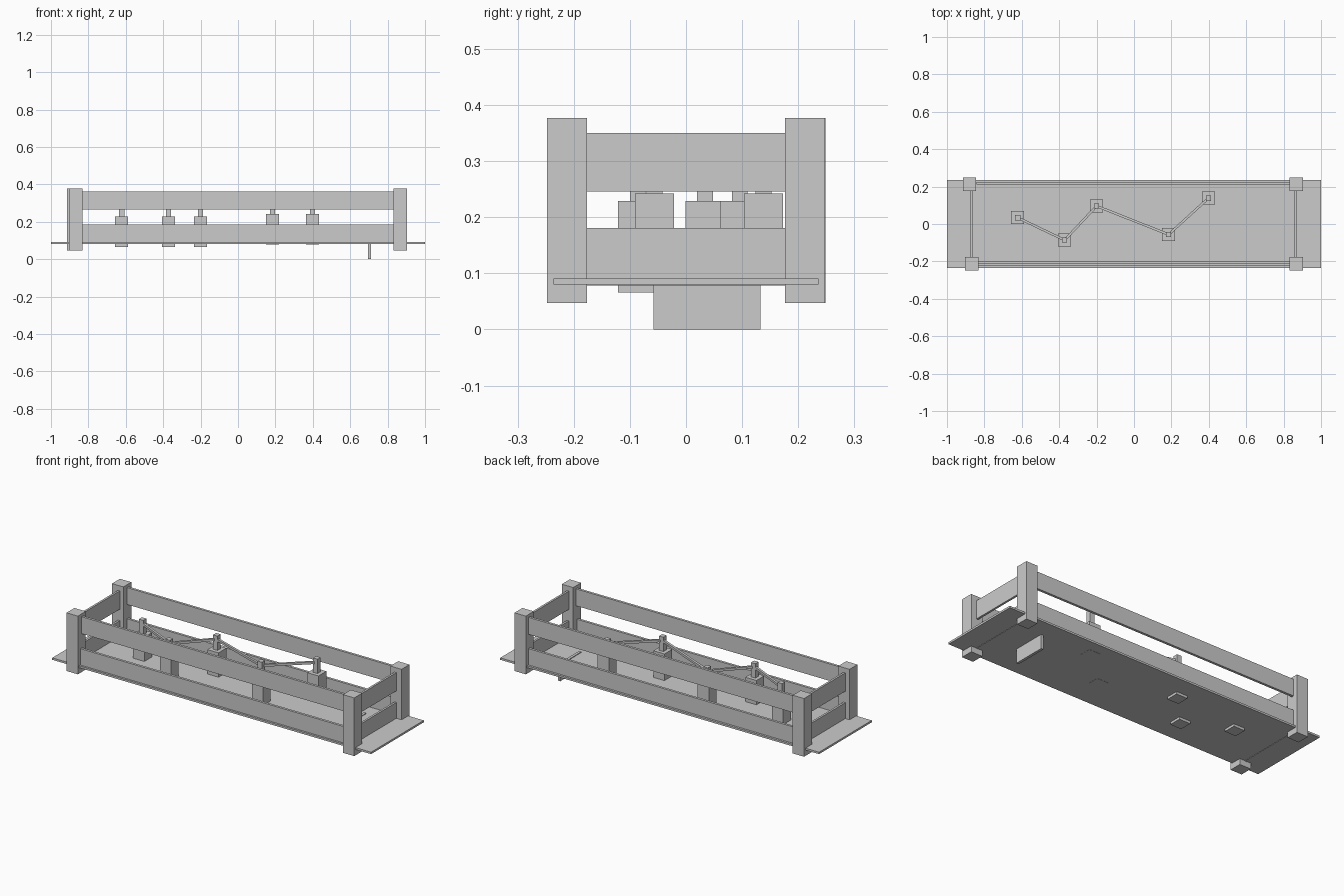
import bpy, bmesh, math
from mathutils import Vector

if "Cube" in bpy.data.objects:
    bpy.data.objects.remove(bpy.data.objects["Cube"])


def box(name, lo, hi):
    """Axis-aligned box between two corners."""
    lo, hi = Vector(lo), Vector(hi)
    bm = bmesh.new()
    bmesh.ops.create_cube(bm, size=1)
    size, mid = hi - lo, (hi + lo) / 2
    for v in bm.verts:
        v.co = Vector((v.co.x * size.x, v.co.y * size.y, v.co.z * size.z))
    me = bpy.data.meshes.new(name)
    bm.to_mesh(me)
    bm.free()
    ob = bpy.data.objects.new(name, me)
    ob.location = mid
    bpy.context.collection.objects.link(ob)
    return ob


def block(name, x, y, w, z0, z1):
    """Square upright block centred on x, y."""
    return box(name, (x - w/2, y - w/2, z0), (x + w/2, y + w/2, z1))


def bar(name, a, b, t):
    """Thin square bar from point a to point b."""
    a, b = Vector(a), Vector(b)
    d = b - a
    ob = box(name, (-d.length/2, -t/2, -t/2), (d.length/2, t/2, t/2))
    ob.location = (a + b) / 2
    ob.rotation_euler = (0, -math.asin(d.z / d.length), math.atan2(d.y, d.x))
    return ob


# Base plate and the fin passing through it
box("base_plate", (-1, -0.236, 0.08), (1, 0.236, 0.091))
box("base_fin", (0.696, -0.058, 0), (0.711, 0.133, 0.095))

# Corner posts
for name, x, y in (("front_left", -0.867, -0.212), ("front_right", 0.867, -0.212),
                   ("back_left", -0.879, 0.213), ("back_right", 0.867, 0.212)):
    block(name + "_post", x, y, 0.071, 0.047, 0.377)

# Long rails on the front and back
for name, x0, y, z0, z1 in (("front_upper", -0.831, -0.207, 0.265, 0.361),
                            ("front_lower", -0.831, -0.218, 0.09, 0.184),
                            ("back_upper", -0.843, 0.217, 0.265, 0.361),
                            ("back_lower", -0.843, 0.217, 0.09, 0.184)):
    box(name + "_rail", (x0, y - 0.007, z0), (0.831, y + 0.007, z1))

# Short rails on both ends
for side, x in (("left", -0.87), ("right", 0.864)):
    for level, z0, z1 in (("lower", 0.078, 0.181), ("upper", 0.246, 0.35)):
        box(f"{side}_{level}_end_rail", (x - 0.006, -0.176, z0), (x + 0.006, 0.176, z1))

# Stepped pegs: wide foot with a narrow pin
pegs = [(-0.622, 0.034, 0.067), (-0.371, -0.086, 0.067), (-0.2, 0.096, 0.067),
        (0.185, -0.056, 0.08), (0.398, 0.138, 0.08)]
for i, (x, y, z) in enumerate(pegs, 1):
    block(f"peg_{i}_foot", x, y, 0.07, z - 0.001, z + 0.162)
    block(f"peg_{i}_pin", x, y, 0.028, z + 0.162, z + 0.243)

# Bars linking the pins in a zigzag
for i, (a, b) in enumerate(zip(pegs, pegs[1:]), 1):
    bar(f"link_bar_{i}", (a[0], a[1], a[2] + 0.217), (b[0], b[1], b[2] + 0.217), 0.013)
